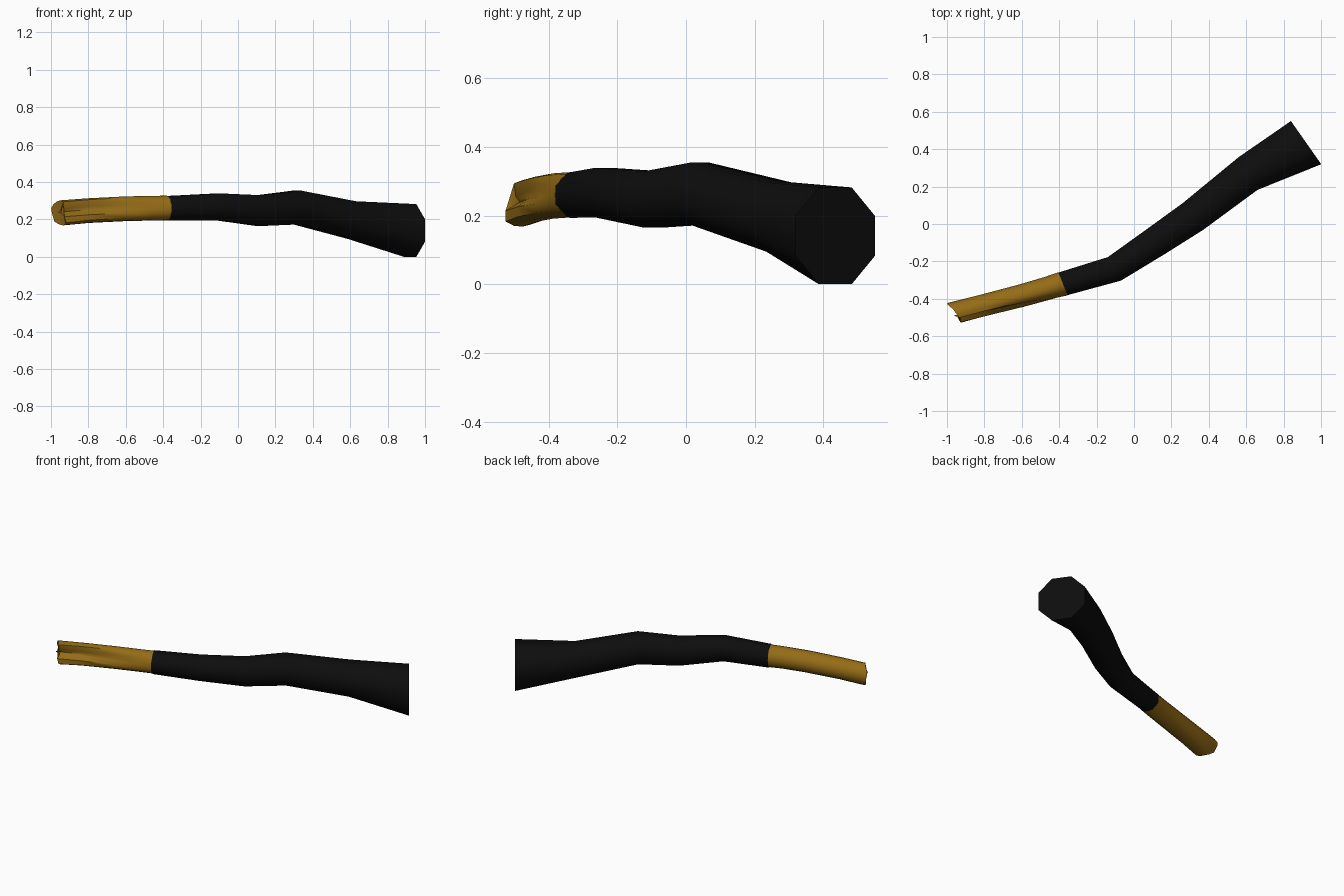
import bpy, bmesh, math

if "Cube" in bpy.data.objects:
    bpy.data.objects.remove(bpy.data.objects["Cube"], do_unlink=True)


def material(name, rgb):
    mat = bpy.data.materials.new(name)
    mat.use_nodes = True
    mat.diffuse_color = (*rgb, 1)
    bsdf = mat.node_tree.nodes["Principled BSDF"]
    bsdf.inputs["Base Color"].default_value = (*rgb, 1)
    bsdf.inputs["Roughness"].default_value = 0.9
    return mat


def ring(bm, centre, yaw, radius, sides, offset=0, scales=None, shifts=None):
    """Upright cross-section; angle 0 points to the front side of the branch."""
    c, s = math.cos(math.radians(yaw)), math.sin(math.radians(yaw))
    verts = []
    for k in range(sides):
        a = 2 * math.pi * (k + offset) / sides
        r = radius * (scales[k] if scales else 1)
        along = shifts[k] if shifts else 0
        side, up = r * math.cos(a), r * math.sin(a)
        verts.append(bm.verts.new((centre[0] + side * s + along * c,
                                   centre[1] - side * c + along * s,
                                   centre[2] + up)))
    return verts


def finish(bm, rings, name, mat):
    """Skin the rings, close both ends and shade smoothly."""
    for a, b in zip(rings, rings[1:]):
        for k in range(len(a)):
            n = (k + 1) % len(a)
            bm.faces.new((a[k], a[n], b[n], b[k]))
    caps = [bm.faces.new(rings[0]), bm.faces.new(rings[-1])]
    bmesh.ops.triangulate(bm, faces=caps)
    bmesh.ops.recalc_face_normals(bm, faces=bm.faces)
    mesh = bpy.data.meshes.new(name)
    bm.to_mesh(mesh)
    bm.free()
    mesh.materials.append(mat)
    obj = bpy.data.objects.new(name, mesh)
    bpy.context.collection.objects.link(obj)
    bpy.ops.object.select_all(action="DESELECT")
    obj.select_set(True)
    bpy.context.view_layer.objects.active = obj
    bpy.ops.object.shade_smooth_by_angle(angle=math.radians(50))


# Bark: bent eight-sided limb, flaring at the thick end (centre, yaw, half width)
bark_path = [
    ((-0.38, -0.32, 0.26), 22, 0.065),
    ((-0.105, -0.24, 0.267), 29, 0.072),
    ((0.115, -0.095, 0.247), 34, 0.082),
    ((0.315, 0.04, 0.264), 37, 0.09),
    ((0.61, 0.27, 0.196), 30, 0.101),
    ((0.92, 0.435, 0.141), 35, 0.141),
]
bm = bmesh.new()
rings = [ring(bm, p, yaw, r / math.cos(math.pi / 8), 8, 0.5)
         for p, yaw, r in bark_path]
finish(bm, rings, "bark_limb", material("black bark", (0.004, 0.004, 0.004)))

# Bare wood: round at the bark, hollowed into a groove towards the split tip
wood_path = [
    ((-0.38, -0.32, 0.26), 22, 0.067, 0),
    ((-0.46, -0.347, 0.26), 18, 0.066, 0.2),
    ((-0.6, -0.388, 0.257), 15, 0.066, 0.45),
    ((-0.8, -0.441, 0.247), 14, 0.066, 0.8),
    ((-0.95, -0.48, 0.235), 14, 0.067, 1),
]
groove = {0: 0.2, 1: 0.08, 2: 0.4, 3: 0.95, 13: 1.05, 14: 1.1, 15: 0.8}
split = {3: 0.01, 5: -0.01, 6: -0.025, 7: -0.035, 8: -0.03, 9: -0.01,
         10: -0.02, 12: 0.015, 13: 0.02, 14: 0.02, 15: 0.01, 1: -0.015}
bm = bmesh.new()
rings = []
for i, (p, yaw, r, depth) in enumerate(wood_path):
    scales = [1 + depth * (groove.get(k, 1) - 1) for k in range(16)]
    last = i == len(wood_path) - 1
    shifts = [split.get(k, 0) if last else 0 for k in range(16)]
    rings.append(ring(bm, p, yaw, r, 16, 0, scales, shifts))
finish(bm, rings, "split_wood", material("golden wood", (0.30, 0.15, 0.008)))
